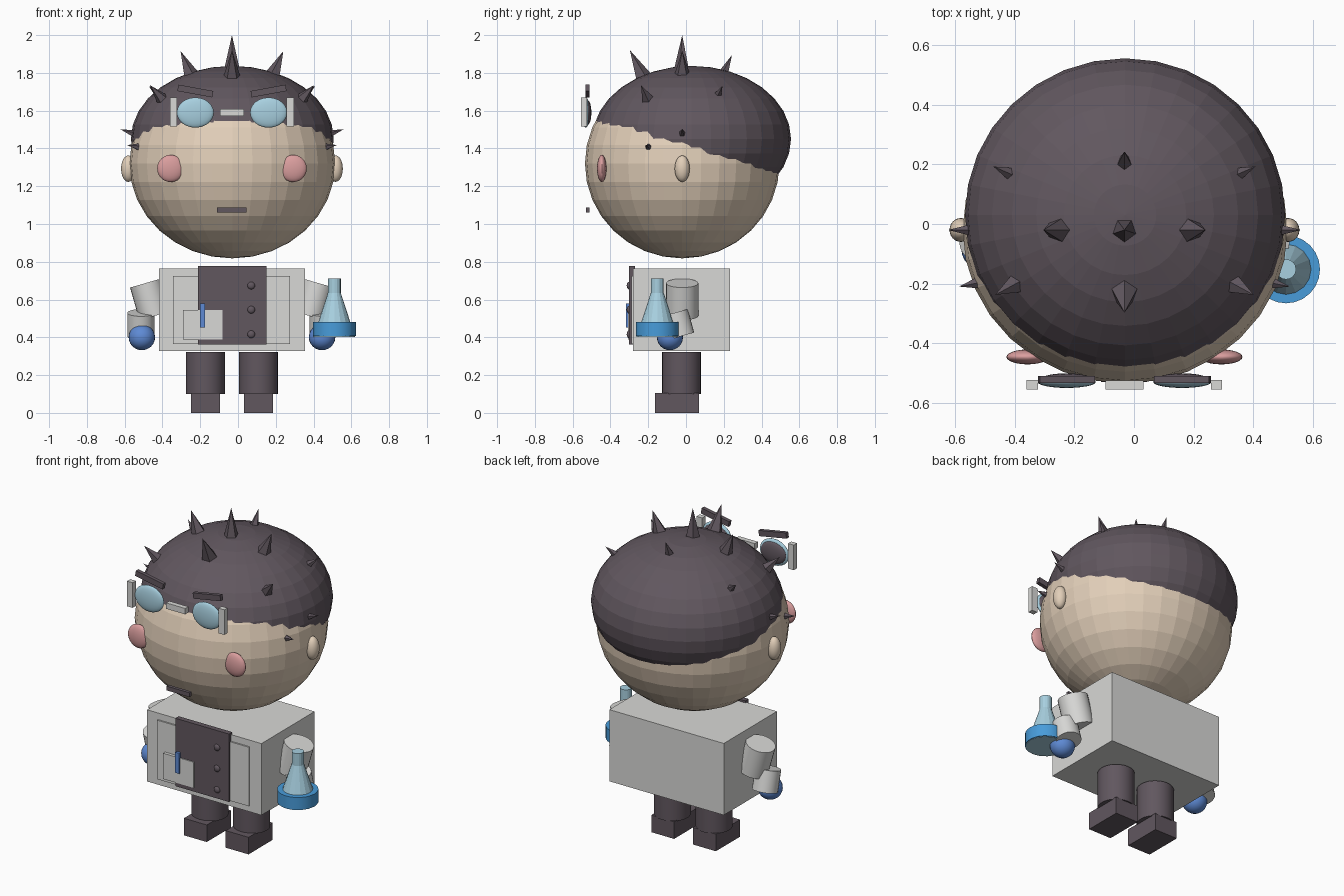
import bpy, math
from mathutils import Vector

if "Cube" in bpy.data.objects:
    bpy.data.objects.remove(bpy.data.objects["Cube"])

CX = -0.032  # symmetry line of the figure


def srgb(r, g, b):
    def f(c):
        c /= 255
        return c / 12.92 if c <= 0.04045 else ((c + 0.055) / 1.055) ** 2.4
    return (f(r), f(g), f(b), 1)


def material(name, *rgb):
    m = bpy.data.materials.new(name)
    m.diffuse_color = srgb(*rgb)
    m.use_nodes = True
    m.node_tree.nodes["Principled BSDF"].inputs["Base Color"].default_value = m.diffuse_color
    return m


SKIN = material("skin", 226, 207, 185)
DARK = material("charcoal", 97, 87, 95)
COAT = material("pale grey", 216, 216, 214)
PINK = material("cheek pink", 218, 158, 158)
LENS = material("pale blue glass", 168, 208, 224)
GLOVE = material("glove blue", 94, 138, 212)
LIQUID = material("liquid blue", 72, 156, 218)


def finish(name, mat, smooth=False):
    o = bpy.context.object
    o.name = name
    o.data.materials.append(mat)
    if smooth:
        bpy.ops.object.shade_smooth_by_angle(angle=math.radians(35))
    return o


def ball(name, loc, radii, mat, seg=32, rings=16, smooth=False):
    bpy.ops.mesh.primitive_uv_sphere_add(segments=seg, ring_count=rings, radius=1, location=loc)
    bpy.context.object.scale = radii
    bpy.ops.object.transform_apply(location=False, rotation=False, scale=True)
    return finish(name, mat, smooth)


def box(name, lo, hi, mat, roll=0):
    lo, hi = Vector(lo), Vector(hi)
    bpy.ops.mesh.primitive_cube_add(size=1, location=(lo + hi) / 2, rotation=(0, roll, 0))
    bpy.context.object.scale = hi - lo
    bpy.ops.object.transform_apply(location=False, rotation=False, scale=True)
    return finish(name, mat)


def rod(name, a, b, r1, r2, mat, sides=24, smooth=False):
    a, b = Vector(a), Vector(b)
    d = b - a
    bpy.ops.mesh.primitive_cone_add(vertices=sides, radius1=r1, radius2=r2, depth=d.length,
                                    location=(a + b) / 2,
                                    rotation=d.to_track_quat('Z', 'Y').to_euler())
    return finish(name, mat, smooth)


# Head and hair: two overlapping ellipsoids
ball("head", (CX + .002, -.02, 1.32), (.545, .515, .502), SKIN)
ball("hair", (CX + .002, .03, 1.45), (.537, .526, .387), DARK)

# Hair spikes: base point, tip point, radius (x measured from the symmetry line)
centre_spikes = [
    ((0, -.02, 1.77), (0, -.02, 2.0), .055),
    ((0, -.215, 1.75), (0, -.297, 1.92), .055),
    ((0, .195, 1.785), (0, .243, 1.894), .032),
]
side_spikes = [
    ((.215, -.02, 1.78), (.272, -.02, 1.915), .046),
    ((.355, -.195, 1.645), (.434, -.238, 1.735), .042),
    ((.375, .165, 1.675), (.44, .193, 1.73), .027),
    ((.5, -.02, 1.47), (.592, -.02, 1.502), .025),
    ((.48, -.195, 1.405), (.555, -.21, 1.418), .024),
]
for s, spikes in ((0, centre_spikes), (-1, side_spikes), (1, side_spikes)):
    for a, b, r in spikes:
        rod("hair_spike", (CX + s * a[0], *a[1:]), (CX + s * b[0], *b[1:]), r, 0, DARK, 5)

# Mouth and glasses bridge
box("mouth", (-.11, -.53, 1.061), (.044, -.51, 1.087), DARK)
box("glasses_bridge", (-.096, -.555, 1.572), (.032, -.525, 1.608), COAT)

# Torso, coat front and shirt
box("torso", (-.418, -.28, .328), (.354, .233, .765), COAT)
box("coat_panel_left", (-.344, -.289, .365), (-.15, -.275, .725), COAT)
box("coat_panel_right", (.09, -.289, .365), (.275, -.275, .725), COAT)
box("shirt_front", (-.211, -.302, .363), (.15, -.27, .777), DARK)
box("pocket", (-.29, -.308, .388), (-.083, -.275, .545), COAT)
box("pen", (-.202, -.317, .453), (-.175, -.302, .578), GLOVE)
for z in (.674, .546, .416):
    ball("button", (.07, -.302, z), (.02, .012, .02), DARK, 16, 8, True)

# Paired parts, mirrored about the symmetry line
for s, side in ((-1, "left"), (1, "right")):
    def p(x, y, z):
        return (CX + s * x, y, z)

    def pbox(name, x0, x1, y0, y1, z0, z1, mat, roll=0):
        xs = sorted((CX + s * x0, CX + s * x1))
        return box(f"{name}_{side}", (xs[0], y0, z0), (xs[1], y1, z1), mat, roll)

    # Face
    ball(f"ear_{side}", p(.549, -.02, 1.293), (.038, .04, .07), SKIN, 24, 12, True)
    ball(f"cheek_{side}", p(.325, -.446, 1.294), (.071, .025, .072), PINK, 24, 12, True)
    ball(f"eye_{side}", p(.194, -.52, 1.59), (.085, .019, .065), DARK, 24, 12, True)
    ball(f"lens_{side}", p(.194, -.53, 1.59), (.098, .02, .08), LENS, 24, 12, True)
    pbox("glasses_side", .29, .328, -.555, -.524, 1.517, 1.67, COAT)
    pbox("eyebrow", .1, .288, -.533, -.51, 1.687, 1.721, DARK, -s * .18)

    # Arms and gloves
    rod(f"upper_arm_{side}", p(.408, -.02, .514), p(.458, -.02, .687), .085, .085, COAT, 24, True)
    rod(f"forearm_{side}", p(.482, -.026, .406), p(.482, -.06, .53), .072, .072, COAT, 24, True)
    ball(f"glove_{side}", p(.477, -.085, .4), (.07, .069, .068), GLOVE, 24, 12, True)

    # Legs and shoes
    rod(f"leg_{side}", p(.141, -.024, .1), p(.141, -.024, .322), .103, .103, DARK, 24, True)
    pbox("shoe", .064, .218, -.164, .069, 0, .104, DARK)

# Flask held on the right
FX, FY = .51, -.152
rod("flask_body", (FX, FY, .403), (FX, FY, .636), .11, .034, LENS, 16)
rod("flask_neck", (FX, FY, .62), (FX, FY, .712), .034, .034, LENS, 16)
rod("flask_liquid", (FX, FY, .406), (FX, FY, .482), .114, .114, LIQUID, 24, True)
